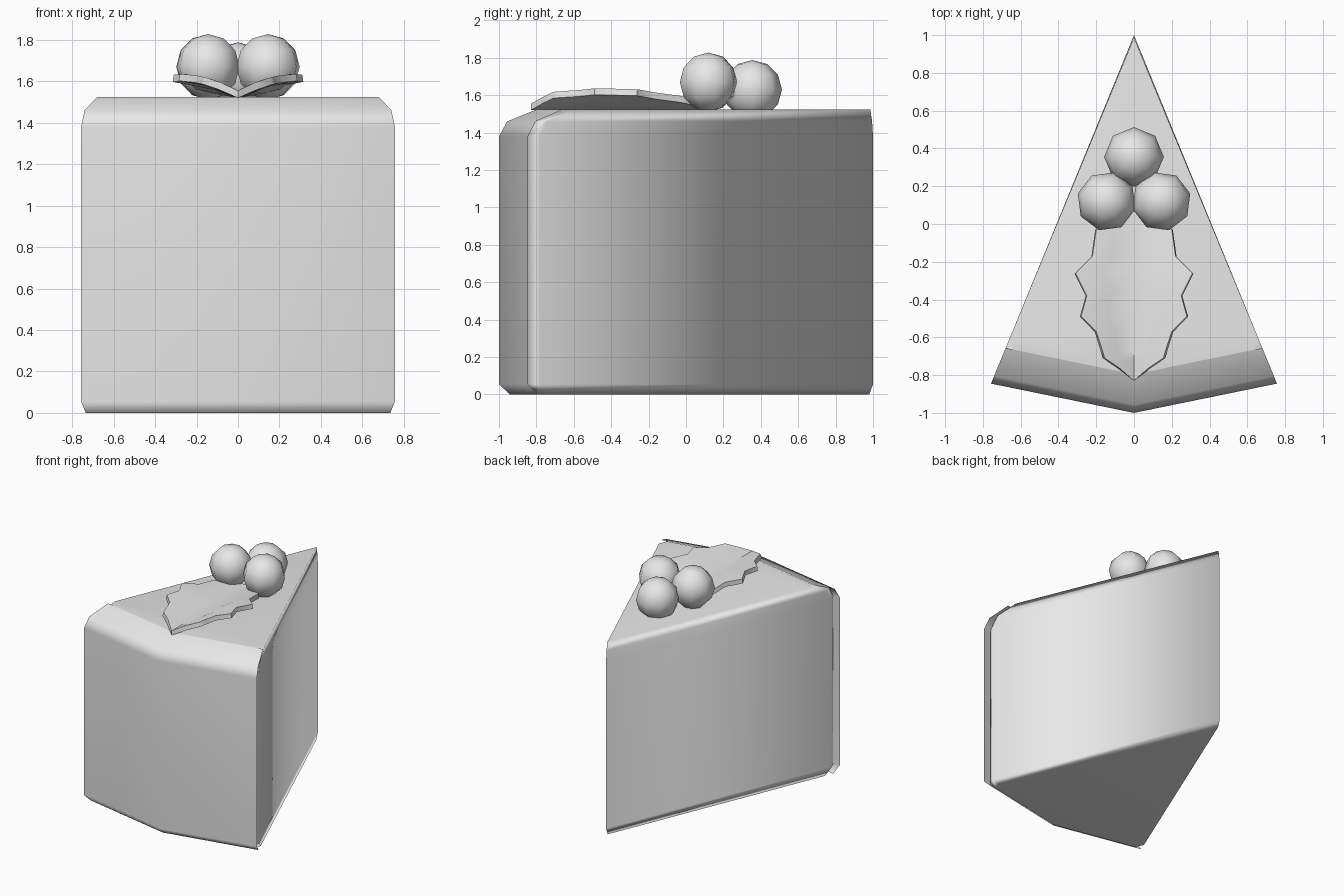
import bpy, bmesh, math

cube = bpy.data.objects.get("Cube")
if cube:
    bpy.data.objects.remove(cube, do_unlink=True)

grey = bpy.data.materials.new("light_grey")
grey.use_nodes = True
colour = (0.8, 0.8, 0.8, 1)
grey.diffuse_color = colour
grey.node_tree.nodes["Principled BSDF"].inputs["Base Color"].default_value = colour


def finish(name, bm, weighted=False):
    """Turn a bmesh into a smooth, coloured object."""
    for f in bm.faces:
        f.smooth = True
    mesh = bpy.data.meshes.new(name)
    bm.to_mesh(mesh)
    bm.free()
    mesh.materials.append(grey)
    obj = bpy.data.objects.new(name, mesh)
    bpy.context.collection.objects.link(obj)
    if weighted:
        obj.modifiers.new("weighted_normals", "WEIGHTED_NORMAL")
    return obj


def loft(bm, rows, closed=False):
    """Join rows of points with quads; closed rows also get end caps."""
    rings = [[bm.verts.new(p) for p in row] for row in rows]
    count = len(rings[0])
    for low, high in zip(rings, rings[1:]):
        for i in range(count if closed else count - 1):
            j = (i + 1) % count
            bm.faces.new((low[i], low[j], high[j], high[i]))
    if closed:
        bm.faces.new(rings[0][::-1])
        bm.faces.new(rings[-1])


def section(points, z, scale, tip=1.0):
    """Scale a plan outline towards the wedge tip at a given height."""
    return [(x * scale, tip if y == 1 else 1 - (1 - y) * scale, z) for x, y in points]


# Rounded height profile: height, scale of the wide end, position of the tip
profile = [(0, 0.971, 0.98), (0.055, 1, 1), (1.38, 1, 1),
           (1.46, 0.978, 0.995), (1.525, 0.898, 0.985)]

# Sponge wedge with chamfered outer corners
plan = [(0, 1), (-0.73, -0.78), (-0.70, -0.848), (0, -0.99),
        (0.70, -0.848), (0.73, -0.78)]
bm = bmesh.new()
loft(bm, [section(plan, z, s, t) for z, s, t in profile], closed=True)
finish("cake_wedge", bm, weighted=True)

# Thin icing sheet wrapped over the wide end
front = [(-0.757, -0.845), (0, -1), (0.757, -0.845)]
bm = bmesh.new()
loft(bm, [section(front, z, s) for z, s, t in profile])
finish("front_icing", bm, weighted=True)

# Spiky leaf, folded upward from its midrib: half width and y along the edge
edge = [(0, -0.83), (0.08, -0.76), (0.155, -0.71), (0.17, -0.66), (0.20, -0.57),
        (0.28, -0.49), (0.25, -0.38), (0.31, -0.26), (0.22, -0.17),
        (0.20, -0.03), (0.10, 0.08), (0, 0.12)]
bm = bmesh.new()
rows = []
for width, y in edge:
    fade = min(1, max(0.25, 1 - (y + 0.3) * 1.6))
    row = []
    for step in (-1, -0.5, 0, 0.5, 1):
        x = width * step
        rise = 1 - (1 - min(1, abs(x) / 0.3)) ** 2
        row.append((x, y, 1.555 + 0.082 * rise * fade))
    rows.append(row)
loft(bm, rows)
bmesh.ops.remove_doubles(bm, verts=bm.verts, dist=0.0005)
leaf = finish("holly_leaf", bm)
solid = leaf.modifiers.new("thickness", "SOLIDIFY")
solid.thickness = 0.035
solid.offset = -1
bpy.context.view_layer.objects.active = leaf
leaf.select_set(True)
bpy.ops.object.modifier_apply(modifier="thickness")
bpy.ops.object.shade_smooth_by_angle(angle=math.radians(50))

# Three faceted berries
berries = {"left_berry": (0.145, 0.12, 1.67), "right_berry": (-0.145, 0.12, 1.67),
           "back_berry": (0, 0.355, 1.63)}
for name, place in berries.items():
    bm = bmesh.new()
    bmesh.ops.create_uvsphere(bm, u_segments=8, v_segments=6, radius=0.158)
    berry = finish(name, bm)
    berry.location = place
    if place[0]:
        berry.rotation_euler.z = math.copysign(math.radians(15), place[0])
